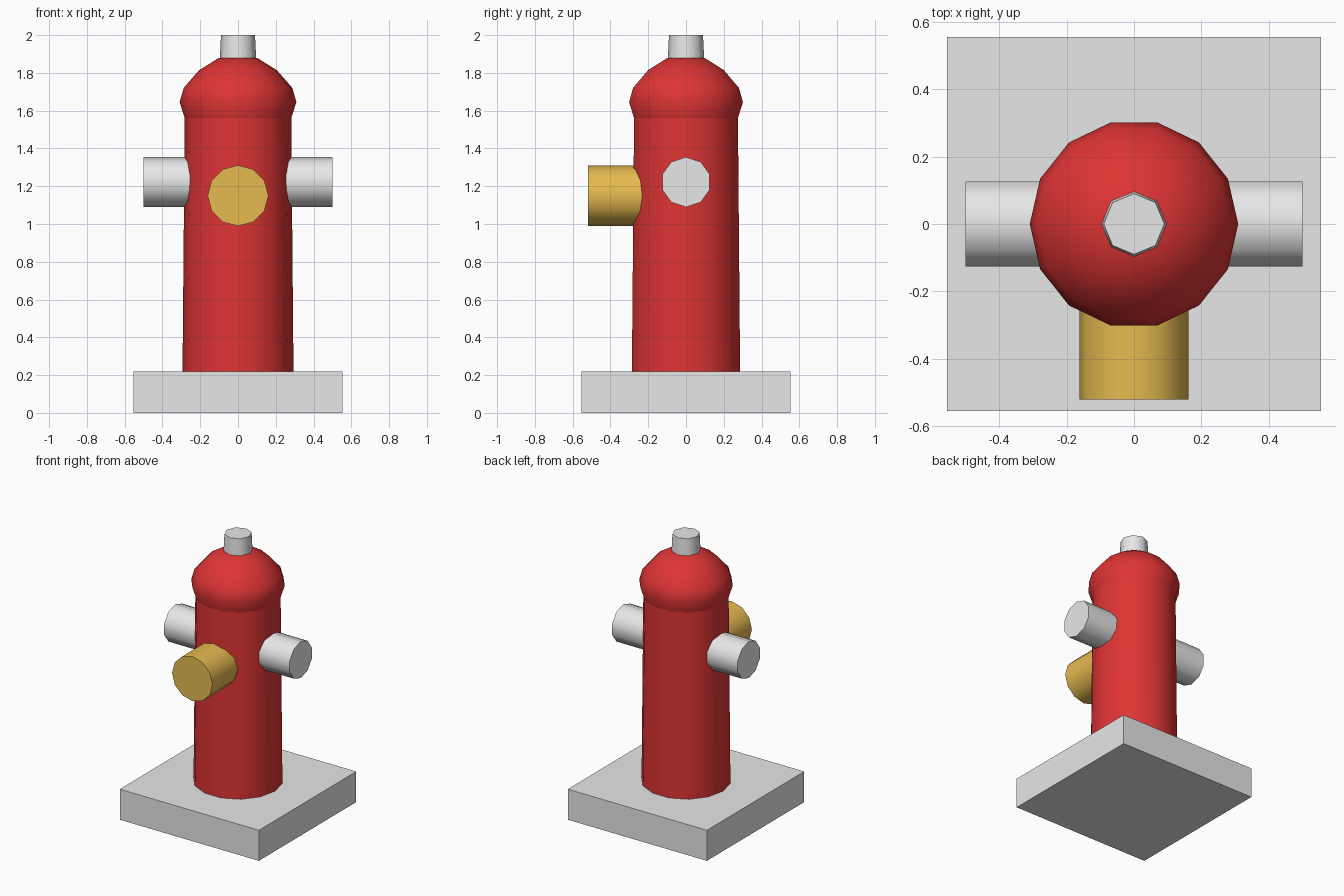
import bpy, bmesh, math
from mathutils import Matrix

cube = bpy.data.objects.get("Cube")
if cube:
    bpy.data.objects.remove(cube, do_unlink=True)


def material(name, rgb):
    m = bpy.data.materials.new(name)
    m.use_nodes = True
    m.diffuse_color = (*rgb, 1)
    m.node_tree.nodes["Principled BSDF"].inputs["Base Color"].default_value = (*rgb, 1)
    return m


red = material("red paint", (0.73, 0.034, 0.034))
grey = material("light grey", (0.8, 0.8, 0.8))
gold = material("brass gold", (0.79, 0.49, 0.08))


def finish(name, bm, mat):
    bmesh.ops.recalc_face_normals(bm, faces=bm.faces)
    mesh = bpy.data.meshes.new(name)
    bm.to_mesh(mesh)
    bm.free()
    mesh.materials.append(mat)
    obj = bpy.data.objects.new(name, mesh)
    bpy.context.collection.objects.link(obj)
    bpy.ops.object.select_all(action="DESELECT")
    obj.select_set(True)
    bpy.context.view_layer.objects.active = obj
    bpy.ops.object.shade_smooth_by_angle(angle=math.radians(60))
    return obj


def lathe(name, profile, sides, mat, matrix=Matrix()):
    """Capped solid of revolution from (radius, height) pairs."""
    bm = bmesh.new()
    rings = []
    for r, z in profile:
        angles = [math.tau * i / sides for i in range(sides)]
        rings.append([bm.verts.new((r * math.cos(a), r * math.sin(a), z)) for a in angles])
    for low, high in zip(rings, rings[1:]):
        for i in range(sides):
            j = (i + 1) % sides
            bm.faces.new((low[i], low[j], high[j], high[i]))
    bm.faces.new(rings[0])
    bm.faces.new(rings[-1])
    bm.transform(matrix)
    return finish(name, bm, mat)


# Square plinth
bm = bmesh.new()
bmesh.ops.create_cube(bm, size=1)
bm.transform(Matrix.Translation((0, 0, 0.11)) @ Matrix.Diagonal((1.108, 1.108, 0.22, 1)))
finish("base_slab", bm, grey)

# Tapered barrel, rounded bonnet and top nut
lathe("barrel", [(0.294, 0.2), (0.282, 1.56)], 14, red)
lathe("bonnet", [(0.277, 1.545), (0.309, 1.645), (0.288, 1.72),
                 (0.205, 1.815), (0.1, 1.88)], 14, red)
lathe("top_nut", [(0.097, 1.86), (0.09, 2.0)], 8, grey)

# Side outlets
for name, sign in (("left_outlet", 1), ("right_outlet", -1)):
    turn = Matrix.Translation((0, 0, 1.222)) @ Matrix.Rotation(sign * math.pi / 2, 4, "Y")
    lathe(name, [(0.132, 0.15), (0.132, 0.5)], 10, grey, turn)

# Large front outlet
turn = Matrix.Translation((0, 0, 1.15)) @ Matrix.Rotation(math.pi / 2, 4, "X")
lathe("front_outlet", [(0.161, 0.15), (0.161, 0.52)], 12, gold, turn)
